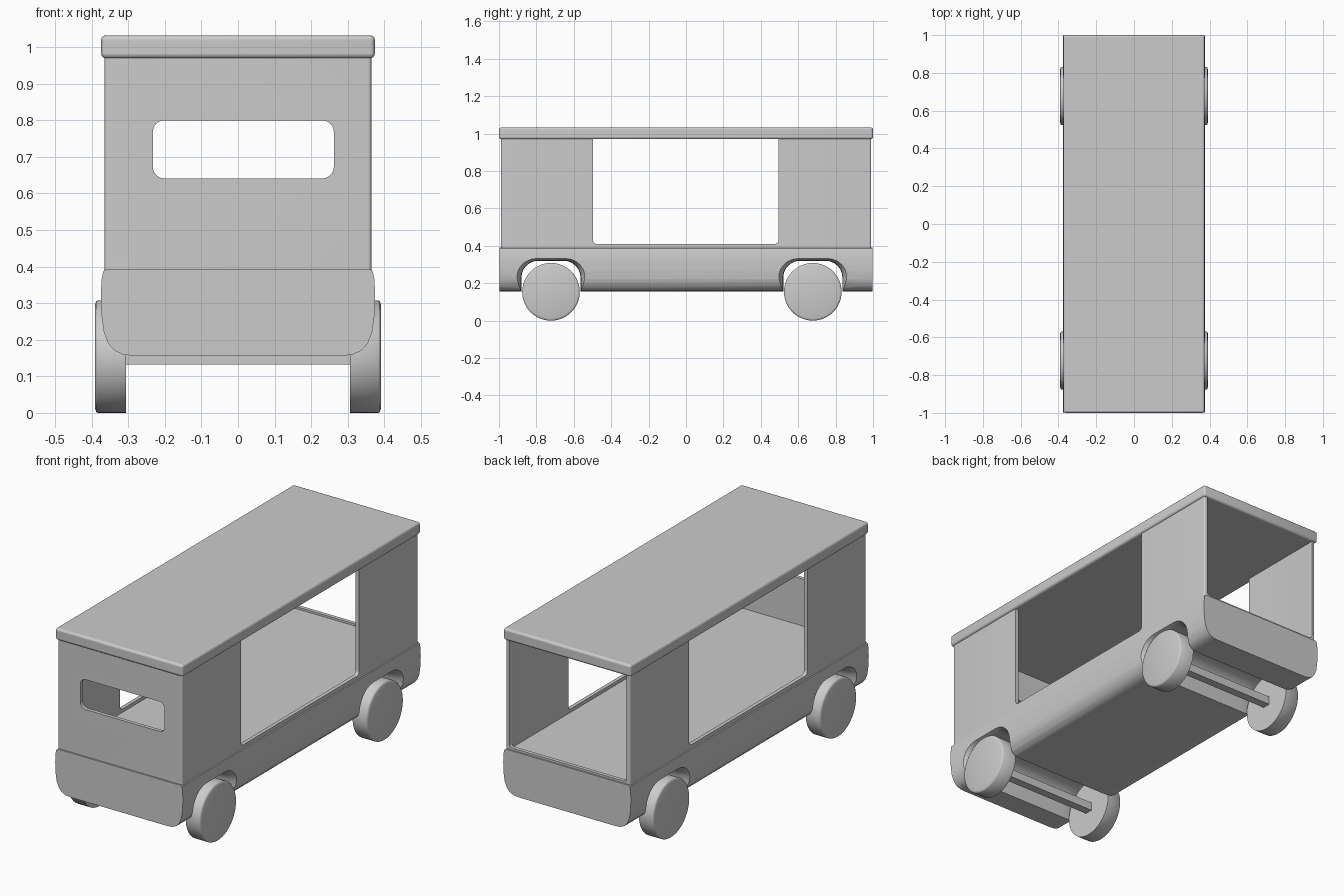
import bpy, bmesh, math

if "Cube" in bpy.data.objects:
    bpy.data.objects.remove(bpy.data.objects["Cube"])


def loft(name, sections):
    """Closed solid skinned through equal-length point loops."""
    bm = bmesh.new()
    rings = [[bm.verts.new(p) for p in s] for s in sections]
    n = len(rings[0])
    for a, b in zip(rings, rings[1:]):
        for i in range(n):
            j = (i + 1) % n
            bm.faces.new((a[i], a[j], b[j], b[i]))
    bm.faces.new(rings[0])
    bm.faces.new(rings[-1])
    bmesh.ops.recalc_face_normals(bm, faces=bm.faces)
    me = bpy.data.meshes.new(name)
    bm.to_mesh(me)
    bm.free()
    ob = bpy.data.objects.new(name, me)
    bpy.context.collection.objects.link(ob)
    return ob


def rounded(u0, u1, v0, v1, r, n=6):
    """Rounded rectangle outline."""
    pts = []
    corners = ((u1 - r, v1 - r), (u0 + r, v1 - r), (u0 + r, v0 + r), (u1 - r, v0 + r))
    for k, (u, v) in enumerate(corners):
        for i in range(n + 1):
            a = math.pi / 2 * (k + i / n)
            pts.append((u + r * math.cos(a), v + r * math.sin(a)))
    return pts


def along_x(pts, x):
    return [(x, u, v) for u, v in pts]


def along_y(pts, y):
    return [(u, y, v) for u, v in pts]


def along_z(pts, z):
    return [(u, v, z) for u, v in pts]


def activate(ob):
    bpy.ops.object.select_all(action='DESELECT')
    ob.select_set(True)
    bpy.context.view_layer.objects.active = ob


def cut(ob, cutter):
    cutter.hide_render = True
    m = ob.modifiers.new("cut", 'BOOLEAN')
    m.operation, m.object, m.solver = 'DIFFERENCE', cutter, 'EXACT'
    activate(ob)
    bpy.ops.object.modifier_apply(modifier=m.name)
    bpy.data.objects.remove(cutter)


def smooth(ob, angle=35):
    activate(ob)
    bpy.ops.object.shade_smooth_by_angle(angle=math.radians(angle))


axle_ys = (-0.722, 0.678)
wheel_r = 0.154

# Lower body: rounded-bottom profile along the length
half = [(0.362, 0.392), (0.369, 0.386), (0.373, 0.365), (0.375, 0.32), (0.373, 0.265),
        (0.367, 0.222), (0.355, 0.19), (0.337, 0.17), (0.313, 0.159), (0.28, 0.156)]
profile = half + [(-x, z) for x, z in reversed(half)]
chassis = loft("lower_body", [along_y(profile, y) for y in
                              (-0.998, 0.998)])

# Wheel arches: channels that flare towards the sides
flare = ((0.27, 0.0), (0.315, 0.003), (0.34, 0.011), (0.36, 0.024), (0.378, 0.045), (0.40, 0.07))
stations = [(-x, g) for x, g in reversed(flare)] + list(flare)
for y in axle_ys:
    sections = []
    for x, g in stations:
        w = 0.158 + g * 0.7
        sections.append(along_x(rounded(y - w, y + w, 0.0, 0.32 + g * 0.3, 0.09 + g * 0.5), x))
    cut(chassis, loft("arch_cutter", sections))
smooth(chassis)

# Upper walls: thin shell with side openings, front window and open back
walls = loft("cabin_walls", [along_z(rounded(-0.365, 0.365, -0.99, 0.99, 0.01), z)
                             for z in (0.385, 0.98)])
cut(walls, loft("inner_cutter", [along_z(rounded(-0.345, 0.345, -0.97, 0.97, 0.004), z)
                                 for z in (0.3, 1.1)]))
cut(walls, loft("side_cutter", [along_x(rounded(-0.497, 0.495, 0.41, 1.1, 0.02), x)
                                for x in (-0.6, 0.6)]))
cut(walls, loft("window_cutter", [along_y(rounded(-0.233, 0.262, 0.641, 0.8, 0.032), y)
                                  for y in (-1.2, -0.8)]))
cut(walls, loft("back_cutter", [along_y(rounded(-0.344, 0.344, 0.403, 1.1, 0.015), y)
                                for y in (0.8, 1.2)]))
smooth(walls)

# Roof slab with soft edges
roof = loft("roof", [along_z(rounded(-0.374, 0.374, -1.0, 1.0, 0.012, 3), z)
                     for z in (0.97, 1.032)])
b = roof.modifiers.new("soft_edges", 'BEVEL')
b.width, b.segments, b.limit_method = 0.011, 3, 'ANGLE'
b.angle_limit = math.radians(60)
smooth(roof, 40)

# Wheels and axles
for y, end in zip(axle_ys, ("front", "back")):
    for s, side in ((-1, "left"), (1, "right")):
        rings = []
        for x, r in ((0.306, wheel_r), (0.384, wheel_r), (0.388, wheel_r - 0.003), (0.391, wheel_r - 0.012)):
            rings.append([(s * x, y + r * math.cos(a), wheel_r + r * math.sin(a))
                          for a in (2 * math.pi * i / 48 for i in range(48))])
        smooth(loft(f"{end}_{side}_wheel", rings), 50)
    loft(f"{end}_axle", [along_x([(y - 0.022, 0.132), (y + 0.022, 0.132),
                                  (y + 0.022, 0.176), (y - 0.022, 0.176)], x)
                         for x in (-0.32, 0.32)])
